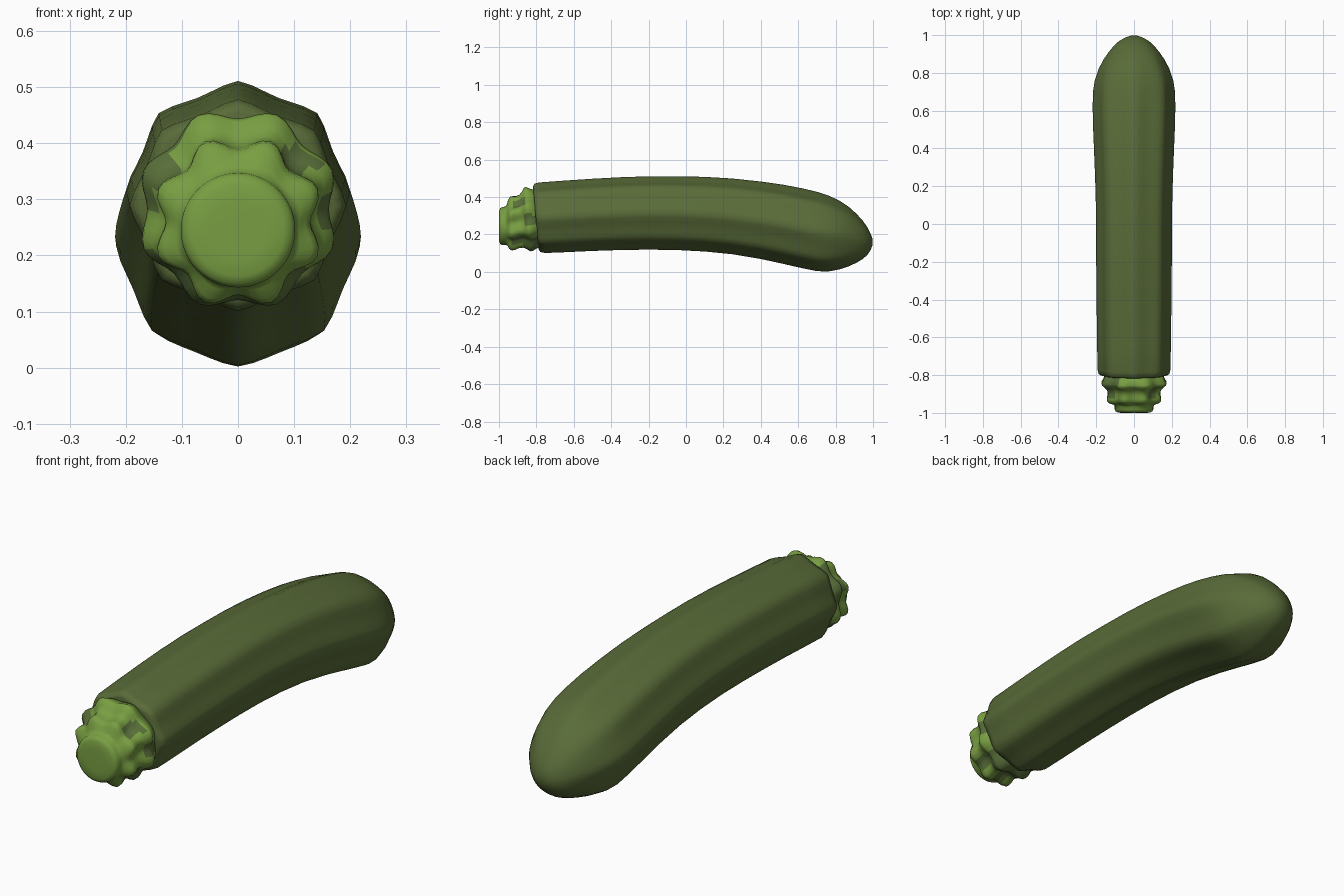
import bpy, bmesh, math


def material(name, rgb):
    m = bpy.data.materials.new(name)
    m.diffuse_color = (*rgb, 1)
    return m


DARK = material("dark green skin", (0.10, 0.148, 0.04))
LIGHT = material("light green stem", (0.19, 0.345, 0.055))
OLIVE = material("stem blotch green", (0.10, 0.16, 0.042))


def loft(name, rings, segs, mats, rule=None):
    """Skin a list of closed rings (each a list of points), with capped ends."""
    bm = bmesh.new()
    vr = [[bm.verts.new(p) for p in ring] for ring in rings]
    for i in range(len(vr) - 1):
        for j in range(segs):
            k = (j + 1) % segs
            f = bm.faces.new((vr[i][j], vr[i][k], vr[i + 1][k], vr[i + 1][j]))
            if rule:
                f.material_index = rule(f.calc_center_median())
    for ring in (vr[0], vr[-1]):
        n = len(ring)
        c = bm.verts.new([sum(v.co[a] for v in ring) / n for a in range(3)])
        for j in range(n):
            bm.faces.new((ring[j], ring[(j + 1) % n], c))
    bmesh.ops.recalc_face_normals(bm, faces=bm.faces[:])
    for f in bm.faces:
        f.smooth = True
    me = bpy.data.meshes.new(name)
    bm.to_mesh(me)
    bm.free()
    for m in mats:
        me.materials.append(m)
    ob = bpy.data.objects.new(name, me)
    bpy.context.collection.objects.link(ob)
    return ob


# Fruit body: y, top z, bottom z, half width
body = [
    (-0.795, 0.40, 0.18, 0.12), (-0.803, 0.455, 0.12, 0.172),
    (-0.795, 0.471, 0.106, 0.187), (-0.77, 0.478, 0.101, 0.193),
    (-0.65, 0.488, 0.105, 0.195), (-0.5, 0.498, 0.112, 0.197),
    (-0.35, 0.506, 0.117, 0.199), (-0.2, 0.511, 0.119, 0.20),
    (-0.05, 0.511, 0.117, 0.20), (0.1, 0.508, 0.109, 0.202),
    (0.25, 0.499, 0.094, 0.206), (0.4, 0.483, 0.069, 0.212),
    (0.52, 0.466, 0.043, 0.217), (0.62, 0.447, 0.020, 0.219),
    (0.70, 0.428, 0.004, 0.217), (0.76, 0.409, 0.002, 0.208),
    (0.82, 0.381, 0.013, 0.188), (0.87, 0.348, 0.030, 0.162),
    (0.91, 0.312, 0.048, 0.134), (0.945, 0.274, 0.069, 0.106),
    (0.97, 0.238, 0.091, 0.077), (0.987, 0.205, 0.116, 0.047),
    (0.997, 0.178, 0.142, 0.018),
]
SEGS = 48
rings = []
for y, top, bot, w in body:
    zc, h = (top + bot) / 2, (top - bot) / 2
    fade = min(1, max(0, (0.99 - y) / 0.35))    # ridges vanish at the tip
    tilt = 0.09 if y < -0.7 else 0
    ring = []
    for j in range(SEGS):
        a = 2 * math.pi * j / SEGS
        flat = math.cos(math.pi / 8) / math.cos(a % (math.pi / 4) - math.pi / 8)
        wave = 1 - 0.085 * (0.5 - 0.5 * math.cos(8 * a))
        r = 1 - fade * (1 - 0.5 * (flat + wave))
        dz = h * r * math.cos(a)
        ring.append((w * r * math.sin(a), y - tilt * dz, zc + dz))
    rings.append(ring)
loft("courgette_body", rings, SEGS, [DARK])

# Lobed stem: y, centre z, radius, lobe depth
stem = [
    (-0.78, 0.285, 0.150, 0.02), (-0.82, 0.284, 0.163, 0.05),
    (-0.838, 0.282, 0.172, 0.06), (-0.850, 0.280, 0.169, 0.07),
    (-0.864, 0.275, 0.152, 0.08), (-0.88, 0.271, 0.140, 0.08),
    (-0.90, 0.266, 0.137, 0.08), (-0.92, 0.261, 0.141, 0.09),
    (-0.936, 0.258, 0.141, 0.09), (-0.948, 0.254, 0.130, 0.08),
    (-0.956, 0.250, 0.112, 0.04), (-0.966, 0.247, 0.102, 0.0),
    (-0.982, 0.245, 0.102, 0.0), (-0.993, 0.245, 0.096, 0.0),
    (-0.999, 0.245, 0.082, 0.0), (-1.0, 0.245, 0.05, 0.0),
]
SSEG = 64
rings = []
for y, zc, r, amp in stem:
    tilt = 0.10 * min(1, max(0, (y + 0.98) / 0.13))
    ring = []
    for j in range(SSEG):
        a = 2 * math.pi * j / SSEG
        rr = r * (1 - amp * math.cos(8 * a))
        dz = rr * math.cos(a)
        ring.append((rr * math.sin(a), y - tilt * dz, zc + dz))
    rings.append(ring)


# Dark blotches: patches in some valleys, and parts of the flared base
def blotch(c):
    ang = math.degrees(math.atan2(c.x, c.z - 0.265)) % 360
    if -0.93 < c.y < -0.865:
        return int(any(abs(ang - s) < 11 for s in (45, 135, 180, 225, 300)))
    if c.y >= -0.865:
        return int(not (ang < 75 or ang > 335 or 95 < ang < 125 or 250 < ang < 275))
    return 0


loft("stem", rings, SSEG, [LIGHT, OLIVE], blotch)
